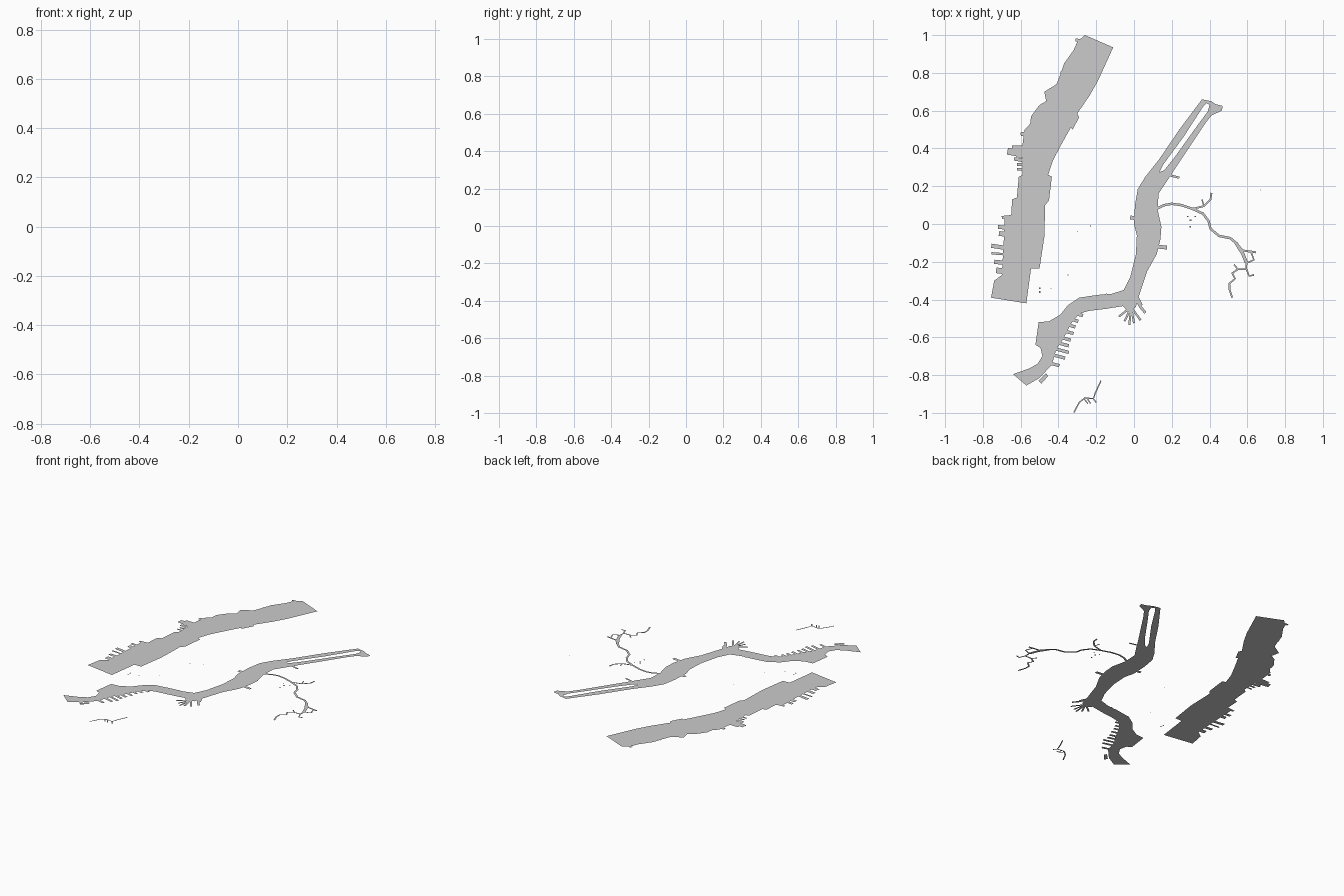
import bpy, bmesh
from mathutils import Vector


def add_object(name, bm):
    for f in bm.faces:
        f.normal_update()
        if f.normal.z < 0:
            f.normal_flip()
    mesh = bpy.data.meshes.new(name)
    bm.to_mesh(mesh)
    bm.free()
    ob = bpy.data.objects.new(name, mesh)
    bpy.context.collection.objects.link(ob)
    return ob


def sheet(name, *loops):
    """Flat filled outline; further loops are holes."""
    bm = bmesh.new()
    edges = []
    for pts in loops:
        vs = [bm.verts.new((x, y, 0)) for x, y in pts]
        edges += [bm.edges.new((vs[i - 1], vs[i])) for i in range(len(vs))]
    bmesh.ops.triangle_fill(bm, edges=edges, use_beauty=True, normal=(0, 0, 1))
    return add_object(name, bm)


def ribbons(name, paths, z=0):
    """Flat strips: each path is (width, [points])."""
    bm = bmesh.new()
    for width, pts in paths:
        p = [Vector((x, y, z)) for x, y in pts]
        rows = []
        for i, c in enumerate(p):
            a = (c - p[i - 1]).normalized() if i else Vector()
            b = (p[i + 1] - c).normalized() if i < len(p) - 1 else Vector()
            t = (a + b).normalized()
            n = Vector((-t.y, t.x, 0)) * width / 2
            rows.append((bm.verts.new(c + n), bm.verts.new(c - n)))
        for (a, b), (c, d) in zip(rows, rows[1:]):
            bm.faces.new((a, b, d, c))
    return add_object(name, bm)


# Wide western river
sheet("west_river", [
    (-.26, 1), (-.11, .935), (-.19, .76), (-.235, .68), (-.30, .585),
    (-.29, .565), (-.325, .50), (-.335, .51), (-.385, .42), (-.43, .335),
    (-.455, .26), (-.435, .25), (-.45, .125), (-.47, .10), (-.475, -.07),
    (-.50, -.235), (-.545, -.235), (-.57, -.42), (-.757, -.39), (-.74, -.30),
    (-.70, -.27), (-.69, -.10), (-.685, .03), (-.65, .05), (-.645, .13),
    (-.62, .14), (-.61, .25), (-.59, .26), (-.59, .42), (-.58, .50),
    (-.55, .53), (-.545, .57), (-.50, .63), (-.465, .65), (-.475, .70),
    (-.41, .74), (-.39, .79), (-.37, .85), (-.32, .92), (-.30, .965)])

# Slips along the western bank
ribbons("west_slips", [
    (w, [(x0, y0), (x1, y1)]) for w, x0, y0, x1, y1 in [
        (.022, -.755, -.115, -.69, -.125), (.012, -.755, -.155, -.69, -.16),
        (.022, -.74, -.20, -.69, -.205), (.03, -.73, -.245, -.69, -.25),
        (.02, -.72, -.015, -.68, -.02), (.025, -.715, -.05, -.68, -.055),
        (.015, -.70, .035, -.65, .04), (.035, -.67, .385, -.58, .37),
        (.03, -.645, .40, -.58, .40), (.02, -.60, .475, -.57, .48),
        (.018, -.635, .345, -.58, .335), (.014, -.62, .315, -.58, .315),
        (.012, -.62, .29, -.58, .29), (.012, -.625, .355, -.58, .36),
        (.015, -.31, .975, -.27, .97), (.015, -.39, .80, -.37, .80)]])
# Thin crossing strip, lying just above the river
ribbons("crossing_strip", [(.006, [(-.705, -.325), (-.57, -.415)])], z=.001)

# Eastern river with the long island cut out
sheet("east_river", [
    (-.64, -.795), (-.57, -.855), (-.50, -.815), (-.435, -.745), (-.41, -.66),
    (-.375, -.61), (-.335, -.53), (-.29, -.475), (-.24, -.46), (-.155, -.45),
    (-.06, -.435), (-.03, -.465), (.01, -.44), (.02, -.40), (.04, -.34),
    (.07, -.25), (.12, -.16), (.14, -.08), (.145, -.015), (.125, .075),
    (.13, .16), (.18, .235), (.215, .29), (.295, .41), (.375, .53),
    (.41, .575), (.465, .60), (.47, .625), (.43, .635), (.41, .65),
    (.36, .66), (.24, .50), (.135, .345), (.06, .25), (.02, .185),
    (.005, .1), (0, 0), (.015, -.06), (.01, -.16), (-.02, -.28),
    (-.055, -.35), (-.12, -.37), (-.19, -.375), (-.29, -.39), (-.35, -.43),
    (-.39, -.48), (-.45, -.515), (-.505, -.52), (-.522, -.64), (-.495, -.655),
    (-.485, -.70), (-.51, -.74), (-.555, -.765)],
    [(.135, .275), (.155, .315), (.265, .465), (.365, .62), (.385, .64),
     (.40, .63), (.39, .595), (.32, .50), (.22, .36), (.16, .285)])

# Slips on the lower eastern bank
tips = [(-.395, -.75), (-.365, -.71), (-.345, -.68), (-.345, -.645),
        (-.335, -.615), (-.32, -.58), (-.31, -.545), (-.295, -.515), (-.27, -.485)]
slips = [(.017, [(x - .075, y + .02), (x, y)]) for x, y in tips]
# Fan of docks in the eastern basin
fan = [(-.08, -.49), (-.05, -.515), (-.025, -.535), (.0, -.525), (.035, -.51)]
slips += [(.011, [(-.015, -.44), t]) for t in fan]
slips += [(.014, [(.015, -.40), (.035, -.44), (.06, -.47)]),
          (.012, [(.02, -.39), (.04, -.43)]),
          (.02, [(.125, -.12), (.175, -.125)]),
          (.012, [(.19, .26), (.20, .255), (.24, .245)]),
          (.02, [(-.02, .035), (.01, .03)]),
          (.012, [(-.15, -.37), (-.14, -.40)])]
ribbons("east_slips", slips)
sheet("small_basin", [(-.505, -.83), (-.465, -.79), (-.455, -.805), (-.49, -.845)])

# Winding creek and its branches
ribbons("creek", [
    (.013, [(.12, .08), (.16, .10), (.20, .107), (.25, .10), (.31, .08), (.365, .055),
            (.395, .015), (.405, -.025), (.45, -.063), (.51, -.075), (.54, -.10)]),
    (.018, [(.54, -.10), (.575, -.155), (.595, -.205)]),
    (.011, [(.54, -.10), (.575, -.14), (.645, -.15)]),
    (.009, [(.62, -.15), (.635, -.19), (.60, -.205)]),
    (.010, [(.31, .08), (.37, .095), (.405, .13), (.41, .165)]),
    (.007, [(.37, .095), (.36, .13)]),
    (.010, [(.595, -.205), (.595, -.24), (.55, -.24), (.52, -.26), (.535, -.29),
            (.505, -.315), (.505, -.345), (.52, -.39)]),
    (.009, [(.595, -.24), (.61, -.275), (.635, -.27)]),
    (.008, [(.55, -.24), (.53, -.215)])])

# Separate southern canal
ribbons("south_canal", [
    (.007, [(-.175, -.83), (-.205, -.895), (-.215, -.925), (-.26, -.92),
            (-.29, -.945), (-.318, -.998)]),
    (.007, [(-.215, -.925), (-.2, -.945)]),
    (.006, [(-.25, -.92), (-.23, -.95)]),
    (.006, [(-.265, -.925), (-.245, -.95)])])

# Scattered ponds
ponds = [(-.5, -.34, .008), (-.5, -.36, .008), (-.35, -.27, .004),
         (-.44, -.34, .004), (-.3, -.04, .004), (-.23, -.01, .004), (.67, .18, .003),
         (.285, .04, .007), (.30, .02, .010), (.298, -.015, .009), (.325, .04, .007),
         (.755, .1, .001)]
ribbons("ponds", [(s, [(x, y - s / 2), (x, y + s / 2)]) for x, y, s in ponds])
